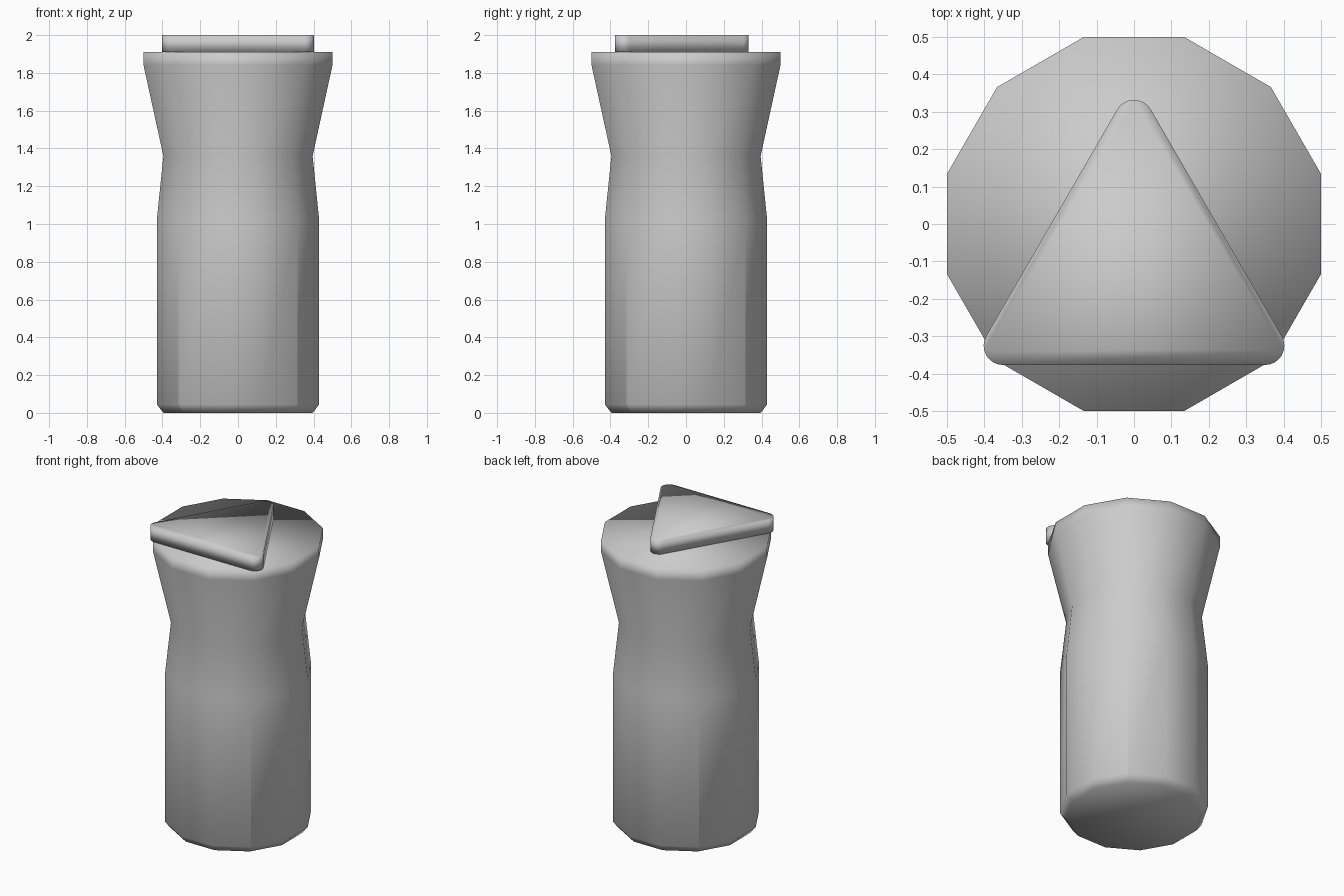
import bpy
import bmesh
from math import cos, sin, pi, radians

cube = bpy.data.objects.get("Cube")
if cube:
    bpy.data.objects.remove(cube, do_unlink=True)

grey = bpy.data.materials.new("plain grey")
grey.use_nodes = True
colour = (0.6, 0.6, 0.6, 1)
grey.diffuse_color = colour
grey.node_tree.nodes["Principled BSDF"].inputs["Base Color"].default_value = colour

SIDES = 12


def loft(name, outlines):
    """Skin a stack of closed outlines and cap both ends."""
    bm = bmesh.new()
    rings = [[bm.verts.new(p) for p in outline] for outline in outlines]
    n = len(rings[0])
    for low, high in zip(rings, rings[1:]):
        for i in range(n):
            j = (i + 1) % n
            bm.faces.new((low[i], low[j], high[j], high[i]))
    bm.faces.new(rings[0][::-1])
    bm.faces.new(rings[-1])
    for face in bm.faces:
        face.smooth = True
    mesh = bpy.data.meshes.new(name)
    for edge in bm.edges:
        edge.smooth = edge.calc_face_angle(0) < radians(35)
    # Break the shading at the four diagonal corners of the twelve-sided body
    if n == SIDES:
        for edge in bm.edges:
            a, b = (v.co for v in edge.verts)
            upright = abs(a.z - b.z) > 0.01
            if upright and max(a.z, b.z) < 1.1 and abs(abs(a.x) - abs(a.y)) < 0.01:
                edge.smooth = False
    bm.to_mesh(mesh)
    bm.free()
    mesh.materials.append(grey)
    obj = bpy.data.objects.new(name, mesh)
    bpy.context.collection.objects.link(obj)
    return obj


# Body: bevelled foot, straight barrel, waist and flared rim (half width, z)
profile = [(0.395, 0), (0.43, 0.045), (0.43, 1.02),
           (0.395, 1.36), (0.5, 1.84), (0.5, 1.91)]
angles = [(i + 0.5) * 2 * pi / SIDES for i in range(SIDES)]
loft("body", [[(w / cos(pi / SIDES) * cos(a), w / cos(pi / SIDES) * sin(a), z)
               for a in angles] for w, z in profile])

# Plate: rounded triangle on the rim, with its point to the back
corner_radius, steps = 0.052, 8
outline = []
for k, (cx, cy) in enumerate([(0.35, -0.325), (0, 0.28), (-0.35, -0.325)]):
    for s in range(steps + 1):
        a = radians(-90 + 120 * k + 120 * s / steps)
        outline.append((cx + corner_radius * cos(a), cy + corner_radius * sin(a)))
loft("triangle_plate", [[(x, y, z) for x, y in outline] for z in (1.91, 2)])
